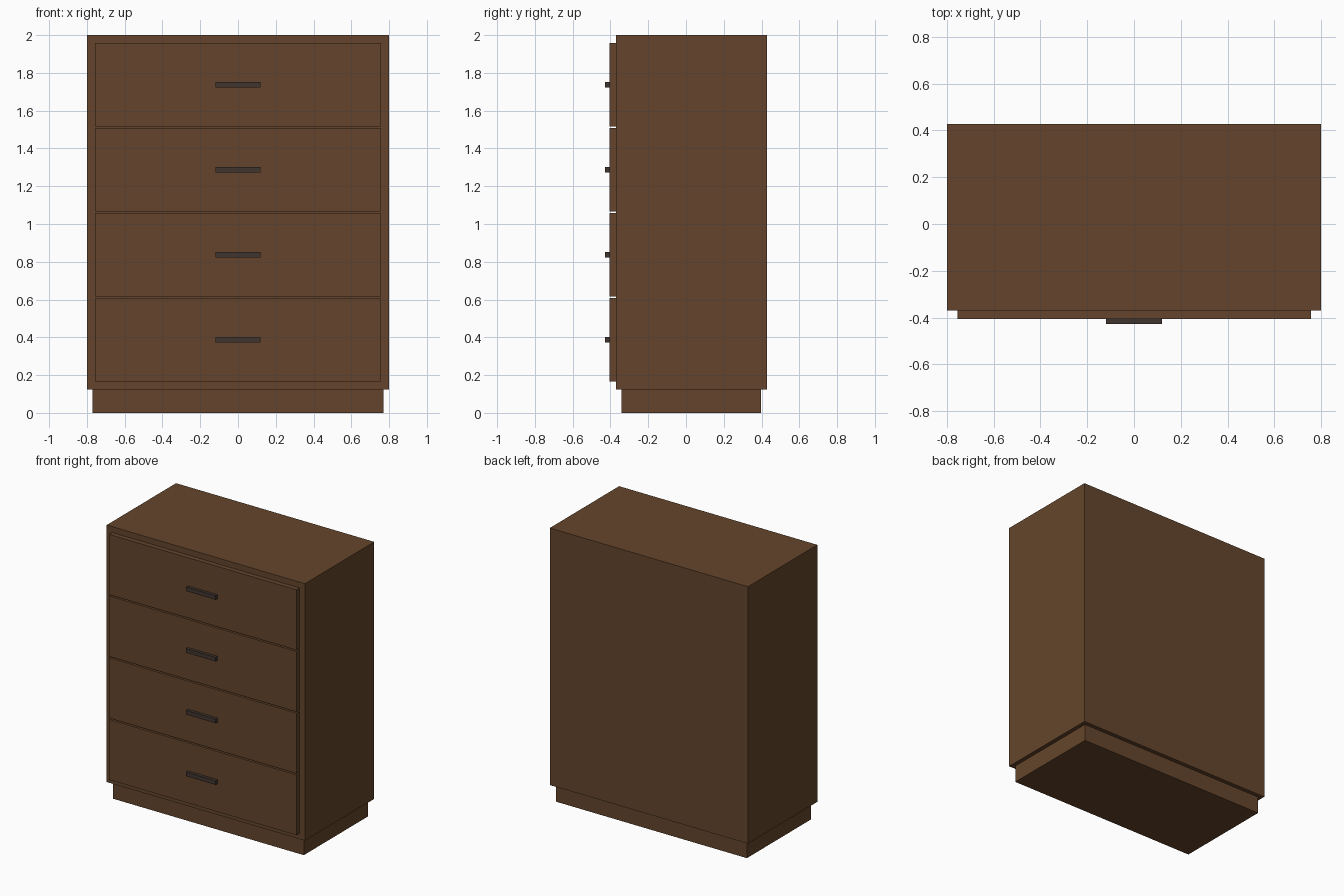
import bpy

# Remove the default cube only
cube = bpy.data.objects.get("Cube")
if cube:
    bpy.data.objects.remove(cube, do_unlink=True)


def make_material(name, rgb):
    mat = bpy.data.materials.new(name)
    mat.use_nodes = True
    color = (*rgb, 1.0)
    mat.diffuse_color = color
    mat.node_tree.nodes["Principled BSDF"].inputs["Base Color"].default_value = color
    return mat


def box(name, x, y, z, mat):
    """Box spanning the given (min, max) ranges."""
    spans = (x, y, z)
    bpy.ops.mesh.primitive_cube_add(size=1, location=[(a + b) / 2 for a, b in spans])
    obj = bpy.context.object
    obj.name = name
    obj.scale = [b - a for a, b in spans]
    bpy.ops.object.transform_apply(location=False, rotation=False, scale=True)
    obj.data.materials.append(mat)
    return obj


wood = make_material("brown wood", (0.130, 0.060, 0.025))
dark = make_material("dark bronze", (0.051, 0.035, 0.028))

BODY_FRONT, BODY_BACK = -0.371, 0.428
DRAWER_FRONT = -0.406
HANDLE_FRONT = -0.428
BODY_BOTTOM = 0.125

# Carcass and recessed plinth
box("cabinet_body", (-0.8, 0.8), (BODY_FRONT, BODY_BACK), (BODY_BOTTOM, 2.0), wood)
box("plinth", (-0.77, 0.77), (BODY_FRONT + 0.03, BODY_BACK - 0.03), (0, BODY_BOTTOM), wood)

# Four drawer fronts, each with a bar handle
for i in range(4):
    mid = 0.387 + 0.45 * i
    box(f"drawer_front_{i + 1}", (-0.756, 0.756), (DRAWER_FRONT, BODY_FRONT),
        (mid - 0.22, mid + 0.22), wood)
    box(f"drawer_handle_{i + 1}", (-0.12, 0.12), (HANDLE_FRONT, DRAWER_FRONT),
        (mid - 0.015, mid + 0.015), dark)
